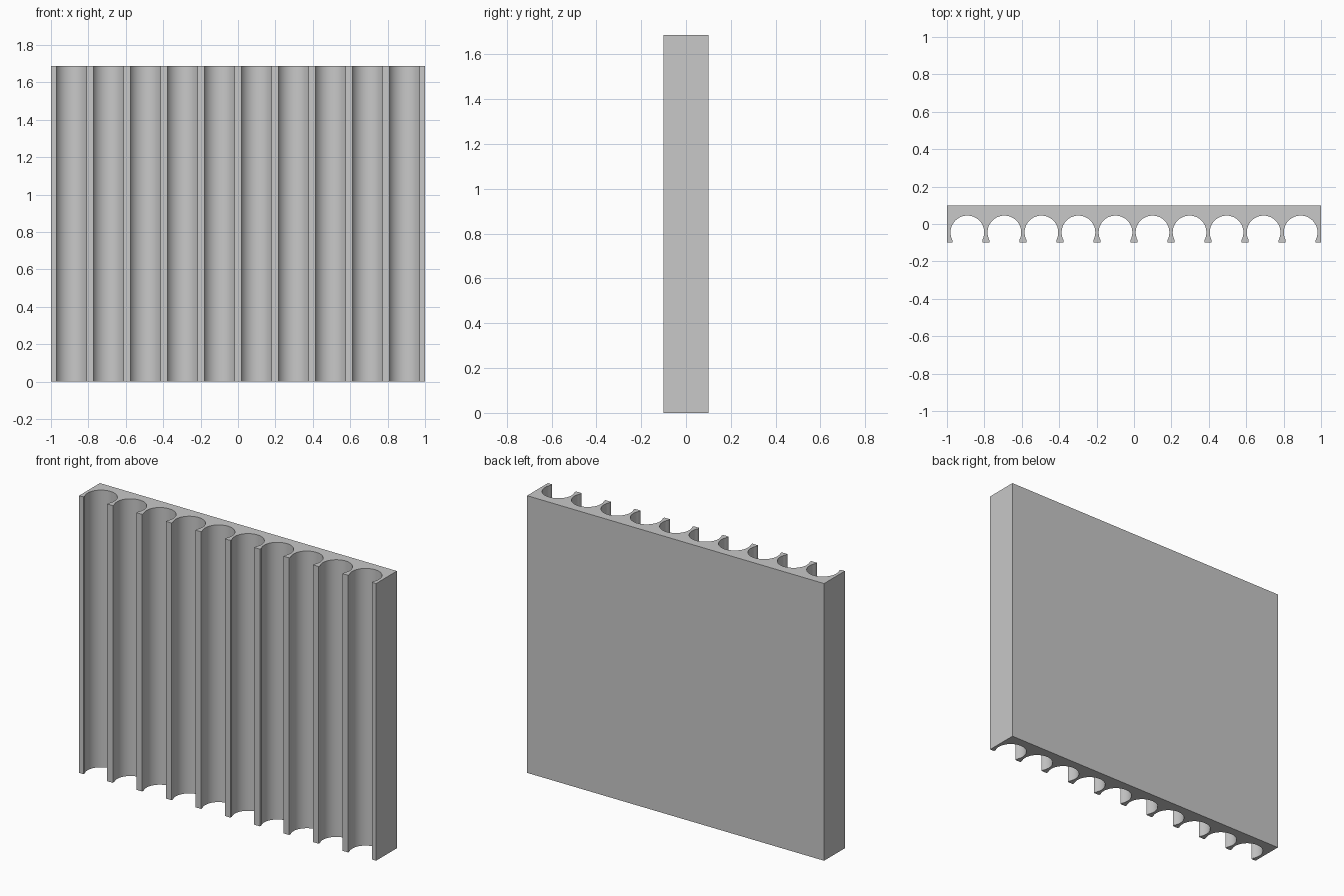
import bpy, bmesh, math

cube = bpy.data.objects.get("Cube")
if cube:
    bpy.data.objects.remove(cube, do_unlink=True)

# Panel and flute dimensions
HALF_W, HALF_D, HEIGHT = 1.0, 0.1, 1.687
FLUTES, PITCH = 10, 0.198
RADIUS, CENTRE_Y, SLOT = 0.09, -0.045, 0.08
STEPS = 40

grey = bpy.data.materials.new("plain_grey")
grey.use_nodes = True
colour = (0.578, 0.578, 0.578, 1)
grey.diffuse_color = colour
grey.node_tree.nodes["Principled BSDF"].inputs["Base Color"].default_value = colour


def flute(cx):
    """Keyhole outline of one channel, from its left lip to its right lip."""
    lip = math.acos(SLOT / RADIUS)
    start, end = math.pi + lip, -lip
    pts = [(cx - SLOT, -HALF_D)]
    for i in range(STEPS + 1):
        a = start + (end - start) * i / STEPS
        pts.append((cx + RADIUS * math.cos(a), CENTRE_Y + RADIUS * math.sin(a)))
    return pts + [(cx + SLOT, -HALF_D)]


# Cross-section: fluted front, flat sides and back
outline = [(-HALF_W, -HALF_D)]
for i in range(FLUTES):
    outline += flute((i - (FLUTES - 1) / 2) * PITCH)
outline += [(HALF_W, -HALF_D), (HALF_W, HALF_D), (-HALF_W, HALF_D)]

# Extrude the section upwards
bm = bmesh.new()
base = bm.faces.new([bm.verts.new((x, y, 0)) for x, y in outline])
top = bmesh.ops.extrude_face_region(bm, geom=[base], use_keep_orig=True)
verts = [g for g in top["geom"] if isinstance(g, bmesh.types.BMVert)]
bmesh.ops.translate(bm, verts=verts, vec=(0, 0, HEIGHT))
bmesh.ops.recalc_face_normals(bm, faces=bm.faces)
mesh = bpy.data.meshes.new("fluted_panel")
bm.to_mesh(mesh)
bm.free()
mesh.materials.append(grey)

panel = bpy.data.objects.new("fluted_panel", mesh)
bpy.context.collection.objects.link(panel)
bpy.context.view_layer.objects.active = panel
panel.select_set(True)
bpy.ops.object.shade_smooth_by_angle(angle=math.radians(25))
